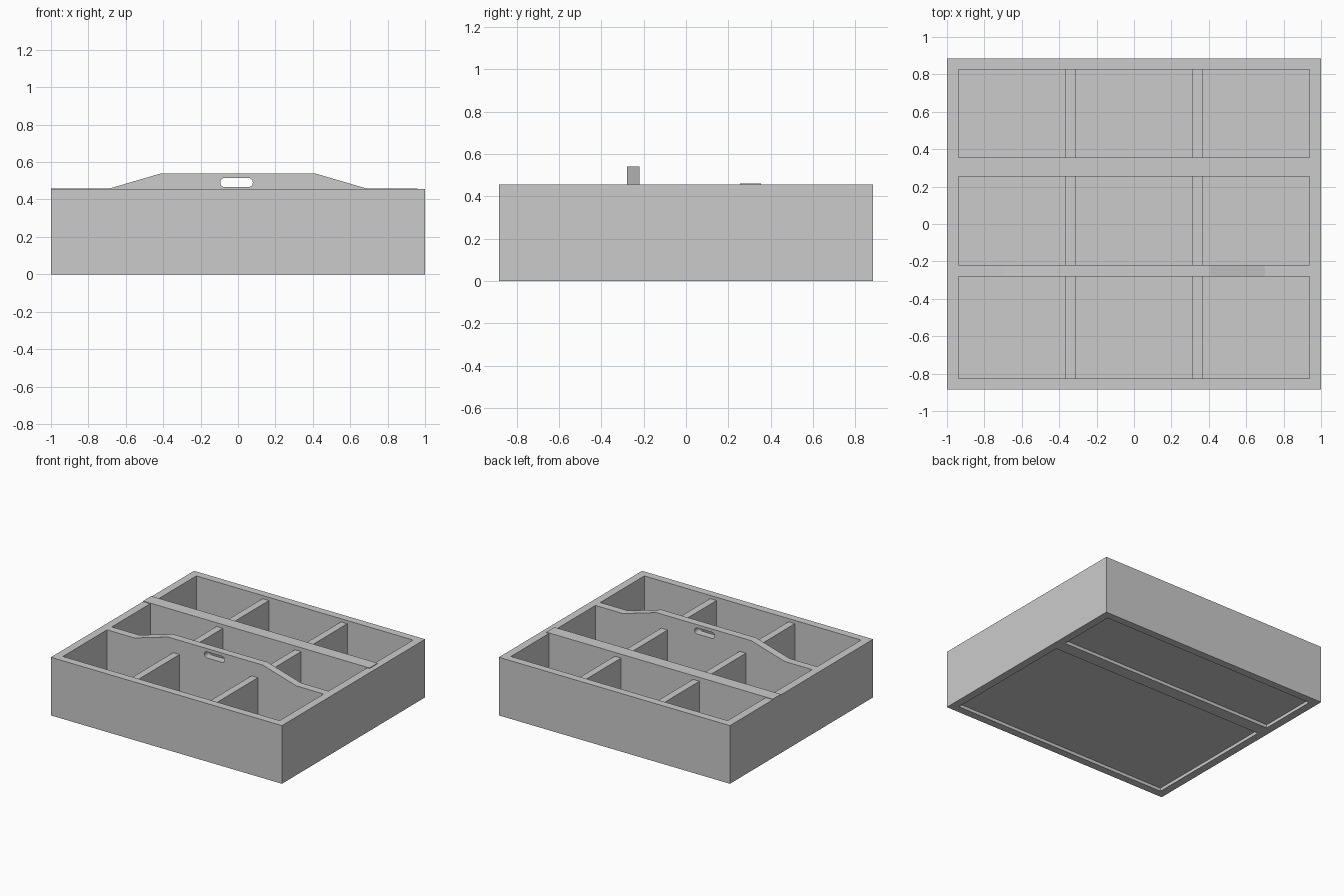
import bpy
import math
from mathutils import Matrix

if "Cube" in bpy.data.objects:
    bpy.data.objects.remove(bpy.data.objects["Cube"])

W, D, H = 1.0, 0.885, 0.455      # half width, half depth, rim height
IX, IY = 0.938, 0.825            # inner half sizes
FLOOR0, FLOOR1 = 0.025, 0.06     # raised floor panel


def extrude(name, loops, depth, matrix):
    """Extrude closed 2D outlines (inner loops become holes) into a mesh."""
    cu = bpy.data.curves.new(name, 'CURVE')
    cu.dimensions = '2D'
    cu.fill_mode = 'BOTH'
    cu.extrude = depth / 2
    for pts in loops:
        sp = cu.splines.new('POLY')
        sp.points.add(len(pts) - 1)
        for p, (x, y) in zip(sp.points, pts):
            p.co = (x, y, 0, 1)
        sp.use_cyclic_u = True
        sp.use_smooth = False
    tmp = bpy.data.objects.new(name + "_outline", cu)
    bpy.context.collection.objects.link(tmp)
    dg = bpy.context.evaluated_depsgraph_get()
    me = bpy.data.meshes.new_from_object(tmp.evaluated_get(dg))
    bpy.data.objects.remove(tmp)
    me.transform(matrix)
    ob = bpy.data.objects.new(name, me)
    bpy.context.collection.objects.link(ob)
    return ob


def rect(x0, x1, y0, y1):
    return [(x0, y0), (x1, y0), (x1, y1), (x0, y1)]


def box(name, x0, x1, y0, y1, z0, z1):
    return extrude(name, [rect(x0, x1, y0, y1)], z1 - z0,
                   Matrix.Translation((0, 0, (z0 + z1) / 2)))


def rounded(x0, x1, y0, y1, r, n=5):
    pts = []
    corners = [(x1 - r, y1 - r), (x0 + r, y1 - r), (x0 + r, y0 + r), (x1 - r, y0 + r)]
    for q, (cx, cy) in enumerate(corners):
        for i in range(n + 1):
            a = math.pi / 2 * (q + i / n)
            pts.append((cx + r * math.cos(a), cy + r * math.sin(a)))
    return pts


# Outer wall frame
extrude("outer_walls", [rect(-W, W, -D, D), rect(-IX, IX, -IY, IY)], H,
        Matrix.Translation((0, 0, H / 2)))

# Floor panels, recessed from below on both sides of the thick divider
box("front_floor", -IX, IX, -IY, 0.255, FLOOR0, FLOOR1)
box("back_floor", -IX, IX, 0.355, IY, FLOOR0, FLOOR1)

# Thick divider, its cap lying slightly over the side walls
box("thick_divider", -IX, IX, 0.255, 0.355, 0, H)
box("thick_divider_cap", -W, 0.96, 0.255, 0.355, H - 0.01, H + 0.005)

# Divider raised into a carrying handle with a grip slot
half = [(IX, FLOOR1), (IX, H), (0.70, H), (0.41, 0.54)]
outline = half + [(-x, z) for x, z in reversed(half)]
slot = rounded(-0.094, 0.079, 0.467, 0.515, 0.022)
extrude("handle_divider", [outline, slot], 0.06,
        Matrix.Translation((0, -0.25, 0)) @ Matrix.Rotation(math.pi / 2, 4, 'X'))

# Cross dividers, two in each of the three rows
rows = {"front": (-IY, -0.28), "middle": (-0.22, 0.255), "back": (0.355, IY)}
for row, (y0, y1) in rows.items():
    for side, (x0, x1) in {"left": (-0.365, -0.31), "right": (0.313, 0.368)}.items():
        box(f"{row}_{side}_cross_divider", x0, x1, y0, y1, FLOOR1, 0.43)
